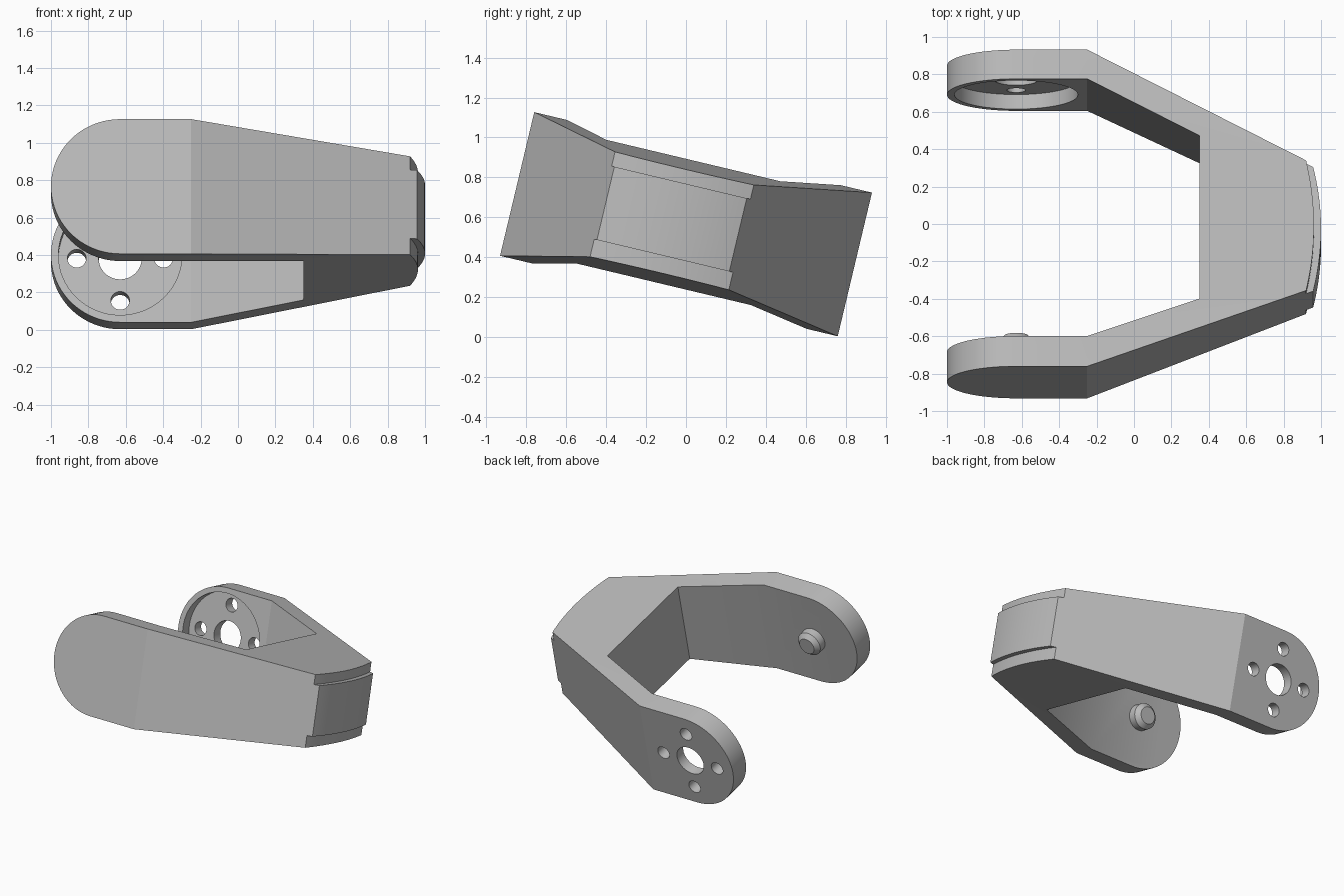
import bpy, bmesh, math

if "Cube" in bpy.data.objects:
    bpy.data.objects.remove(bpy.data.objects["Cube"], do_unlink=True)

TILT = math.radians(-13.4)   # the bracket leans about the x axis
MID_Z = 0.565
PIVOT_X = -0.63

grey = bpy.data.materials.new("light_grey")
grey.use_nodes = True
COLOUR = (0.5, 0.5, 0.5, 1)
grey.diffuse_color = COLOUR
grey.node_tree.nodes["Principled BSDF"].inputs["Base Color"].default_value = COLOUR


def prism(name, points, lo, hi, axis):
    """Extrude an outline along z (points are x, y) or along y (points are x, z)."""
    def place(p, h):
        return (p[0], p[1], h) if axis == "z" else (p[0], h, p[1])
    bm = bmesh.new()
    low = [bm.verts.new(place(p, lo)) for p in points]
    high = [bm.verts.new(place(p, hi)) for p in points]
    bm.faces.new(low)
    bm.faces.new(high)
    n = len(points)
    for i in range(n):
        j = (i + 1) % n
        bm.faces.new((low[i], low[j], high[j], high[i]))
    bmesh.ops.recalc_face_normals(bm, faces=bm.faces)
    mesh = bpy.data.meshes.new(name)
    bm.to_mesh(mesh)
    bm.free()
    mesh.materials.append(grey)
    obj = bpy.data.objects.new(name, mesh)
    bpy.context.collection.objects.link(obj)
    return obj


def circle(x, z, r, n=48):
    return [(x + r * math.cos(2 * math.pi * i / n),
             z + r * math.sin(2 * math.pi * i / n)) for i in range(n)]


def bulge(x, peak, y0, y1, n=20):
    """Shallow bowed edge from y0 to y1."""
    return [(x + (peak - x) * (1 - (2 * i / n - 1) ** 2), y0 + (y1 - y0) * i / n)
            for i in range(n + 1)]


def apply_modifier(obj, mod):
    bpy.context.view_layer.objects.active = obj
    bpy.ops.object.modifier_apply(modifier=mod.name)


def boolean(obj, tool, operation):
    mod = obj.modifiers.new("cut", "BOOLEAN")
    mod.operation = operation
    mod.solver = "EXACT"
    mod.object = tool
    apply_modifier(obj, mod)
    bpy.data.objects.remove(tool, do_unlink=True)


# Yoke: plan outline trimmed by the rounded, tapering side profile
plan = [(-1.1, -0.87), (-0.25, -0.87)]
plan += bulge(0.92, 0.962, -0.43, 0.285)
plan += [(-0.25, 0.87), (-1.1, 0.87), (-1.1, 0.71), (-0.25, 0.71),
         (0.35, 0.41), (0.35, -0.486), (-0.25, -0.704), (-1.1, -0.704)]
yoke = prism("yoke", plan, -0.5, 0.5, "z")

R = 0.37
side = [(PIVOT_X + R * math.cos(a), R * math.sin(a))
        for a in (math.pi / 2 + math.pi * i / 40 for i in range(41))]
side += [(-0.25, -R), (1.1, -0.255), (1.1, 0.255), (-0.25, R)]
boolean(yoke, prism("side_cutter", side, -1.2, 1.2, "y"), "INTERSECT")

# Round pocket and bolt holes in the back arm
boolean(yoke, prism("pocket_cutter", circle(PIVOT_X, 0, 0.33, 64), 0.6, 0.79, "y"), "DIFFERENCE")
boolean(yoke, prism("centre_cutter", circle(PIVOT_X, 0, 0.115), 0.6, 1, "y"), "DIFFERENCE")
for k in range(4):
    a = k * math.pi / 2
    hole = circle(PIVOT_X + 0.232 * math.cos(a), 0.232 * math.sin(a), 0.05, 32)
    boolean(yoke, prism("bolt_cutter", hole, 0.6, 1, "y"), "DIFFERENCE")

# Raised bowed pad on the closed end
pad_outline = [(0.92, -0.43)] + bulge(0.958, 1.0, -0.416, 0.266) + [(0.92, 0.285)]
end_pad = prism("end_pad", pad_outline, -0.18, 0.197, "z")

# Chamfered pivot pin on the front arm
pivot_pin = prism("pivot_pin", circle(PIVOT_X, 0, 0.095), -0.78, -0.613, "y")
bevel = pivot_pin.modifiers.new("chamfer", "BEVEL")
bevel.width = 0.032
bevel.segments = 1
bevel.limit_method = "ANGLE"
bevel.angle_limit = math.radians(40)
apply_modifier(pivot_pin, bevel)

# Lean every part and smooth the round surfaces
for obj in (yoke, end_pad, pivot_pin):
    obj.rotation_euler.x = TILT
    obj.location.z = MID_Z
    bpy.ops.object.select_all(action="DESELECT")
    obj.select_set(True)
    bpy.context.view_layer.objects.active = obj
    bpy.ops.object.shade_smooth_by_angle(angle=math.radians(20))
